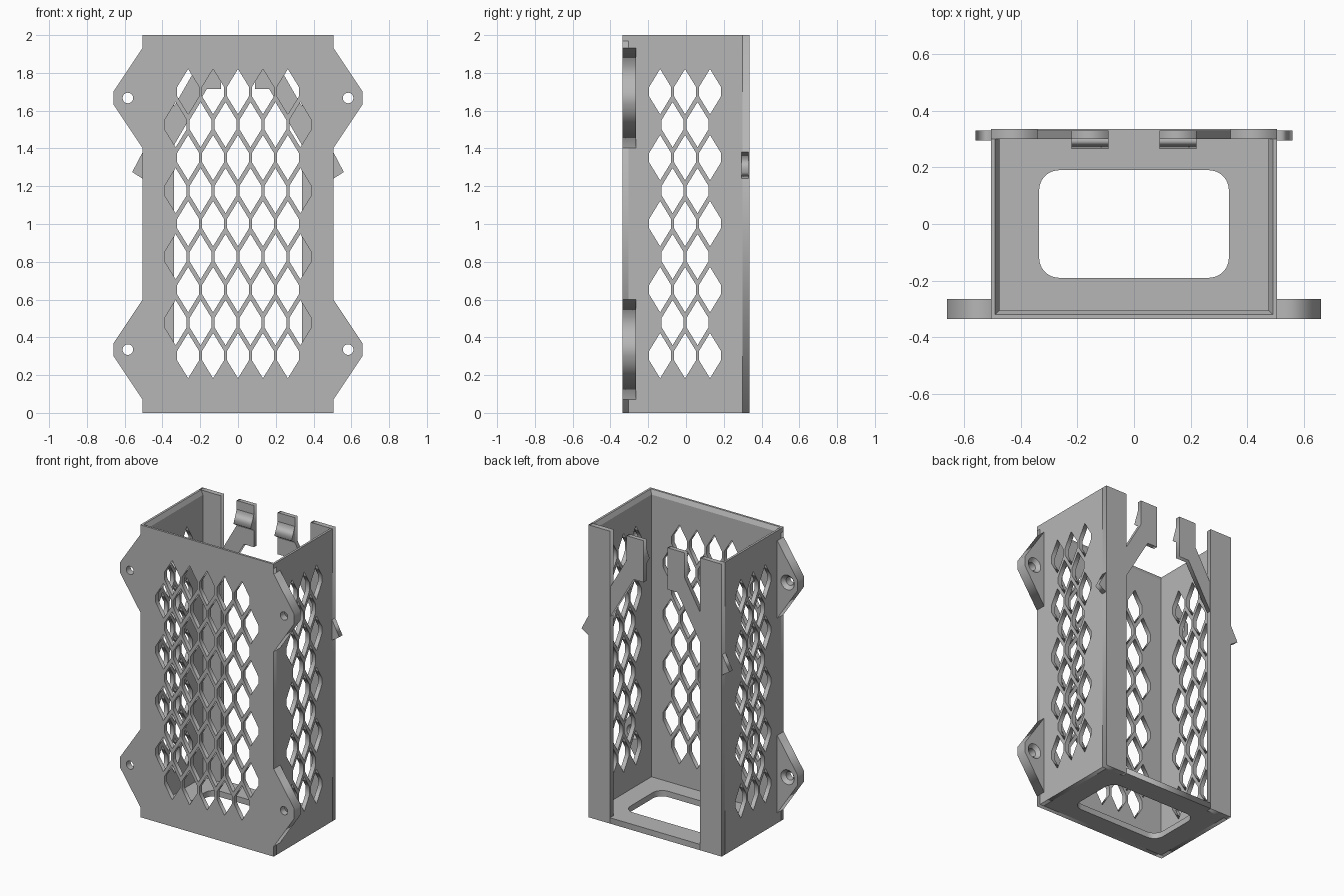
import bpy, bmesh
from math import sin, cos, tau
from mathutils import Matrix

cube = bpy.data.objects.get("Cube")
if cube:
    bpy.data.objects.remove(cube)

W, D, H = 0.505, 0.335, 2.0     # half width, half depth, height
T = 0.03                        # wall thickness
RIM = 0.03                      # height of the chamfered rim
SLOT = 0.34                     # half width of the back opening
BACK = 0.30                     # inner face of the back flanges

grey = bpy.data.materials.new("plain_grey")
grey.use_nodes = True
grey.diffuse_color = (0.47, 0.47, 0.47, 1)
grey.node_tree.nodes["Principled BSDF"].inputs["Base Color"].default_value = grey.diffuse_color


def finish(bm, name):
    """Turn a bmesh into a flat shaded grey object."""
    bmesh.ops.remove_doubles(bm, verts=bm.verts, dist=1e-5)
    bmesh.ops.recalc_face_normals(bm, faces=bm.faces)
    mesh = bpy.data.meshes.new(name)
    bm.to_mesh(mesh)
    bm.free()
    mesh.materials.clear()
    mesh.materials.append(grey)
    obj = bpy.data.objects.new(name, mesh)
    bpy.context.collection.objects.link(obj)
    return obj


def panel(name, plane, outline, lo, hi, holes=()):
    """Flat plate with cut-outs, drawn in a plane and thick from lo to hi."""
    curve = bpy.data.curves.new(name + "_outline", "CURVE")
    curve.dimensions = "2D"
    curve.fill_mode = "BOTH"
    curve.extrude = (hi - lo) / 2
    for loop in [outline, *holes]:
        spline = curve.splines.new("POLY")
        spline.points.add(len(loop) - 1)
        spline.use_cyclic_u = True
        for point, (u, v) in zip(spline.points, loop):
            point.co = (u, v, 0, 1)
    helper = bpy.data.objects.new(name + "_outline", curve)
    bpy.context.collection.objects.link(helper)
    graph = bpy.context.evaluated_depsgraph_get()
    mesh = bpy.data.meshes.new_from_object(helper.evaluated_get(graph))
    bm = bmesh.new()
    bm.from_mesh(mesh)
    bpy.data.objects.remove(helper)
    bpy.data.curves.remove(curve)
    bpy.data.meshes.remove(mesh)
    mid = (lo + hi) / 2
    for vert in bm.verts:
        u, v, w = vert.co
        vert.co = {"xz": (u, mid + w, v), "yz": (mid + w, u, v), "xy": (u, v, mid + w)}[plane]
    return finish(bm, name)


def rect(u0, u1, v0, v1):
    return [(u0, v0), (u1, v0), (u1, v1), (u0, v1)]


def circle(u, v, r, n=32):
    return [(u + r * cos(tau * i / n), v + r * sin(tau * i / n)) for i in range(n)]


def rounded_rect(a, b, r, n=6):
    points = []
    for q, (su, sv) in enumerate([(1, 1), (-1, 1), (-1, -1), (1, -1)]):
        for i in range(n + 1):
            t = tau / 4 * (q + i / n)
            points.append((su * (a - r) + r * cos(t), sv * (b - r) + r * sin(t)))
    return points


def honeycomb(centre, wide, narrow):
    """Nine staggered rows of tall hexagons; row counts alternate."""
    a, s, h = 0.058, 0.025, 0.12
    loops = []
    for row in range(9):
        count = narrow if row % 2 else wide
        z = 0.303 + 0.1747 * row
        for i in range(count):
            u = centre + 0.132 * (i - (count - 1) / 2)
            loops.append([(u, z + h), (u - a, z + s), (u - a, z - s),
                          (u, z - h), (u + a, z - s), (u + a, z + s)])
    return loops


def prism(name, profile, axis, lo, hi):
    """Extrude a small profile along x (points y, z) or along y (points x, z)."""
    return panel(name, "yz" if axis == "x" else "xz", profile, lo, hi)


# Perforated front and side walls
panel("front_wall", "xz", rect(-W, W, 0, H - RIM), -D, -D + T, honeycomb(0, 5, 6))
for side, s in (("left", 1), ("right", -1)):
    lo, hi = sorted((s * (W - T), s * W))
    panel(side + "_wall", "yz", rect(-D + T, BACK, 0, H - RIM), lo, hi, honeycomb(-0.005, 3, 2))

# Chamfered rim running around the three walls
bm = bmesh.new()
sections = []
for sx, y, dy in ((-1, BACK, 0), (-1, -D, 1), (1, -D, 1), (1, BACK, 0)):
    sections.append([bm.verts.new((sx * (W - inset), y + dy * inset, z))
                     for inset, z in ((0, H - RIM), (0, H), (T / 2, H), (T, H - RIM))])
for a, b in zip(sections, sections[1:]):
    for i in range(4):
        j = (i + 1) % 4
        bm.faces.new((a[i], a[j], b[j], b[i]))
bm.faces.new(sections[0])
bm.faces.new(sections[-1])
finish(bm, "top_rim")

# Floor with a rounded opening
i = W - T
floor = [(-i, -D + T), (i, -D + T), (i, BACK), (SLOT, BACK), (SLOT, D),
         (-SLOT, D), (-SLOT, BACK), (-i, BACK)]
panel("floor", "xy", floor, 0, 0.04, [rounded_rect(0.335, 0.19, 0.07)])


def ear(name, s, z):
    """Mounting ear with a countersunk screw hole."""
    shape = [(s * W, z + 0.265), (s * 0.66, z + 0.033), (s * 0.66, z - 0.033), (s * W, z - 0.265)]
    obj = panel(name, "xz", shape, -D, -0.265, [circle(s * 0.583, z, 0.028)])
    bm = bmesh.new()
    bmesh.ops.create_cone(bm, cap_ends=True, segments=32, radius1=0.052, radius2=0.02, depth=0.034,
                          matrix=Matrix.Translation((s * 0.583, -0.28, z)) @ Matrix.Rotation(tau / 4, 4, "X"))
    cutter = finish(bm, name + "_cutter")
    cutter.hide_render = True
    mod = obj.modifiers.new("countersink", "BOOLEAN")
    mod.operation = "DIFFERENCE"
    mod.solver = "EXACT"
    mod.object = cutter
    graph = bpy.context.evaluated_depsgraph_get()
    obj_mesh = bpy.data.meshes.new_from_object(obj.evaluated_get(graph))
    obj.modifiers.clear()
    obj.data = obj_mesh
    bpy.data.objects.remove(cutter)


for side, s in (("left", 1), ("right", -1)):
    # Back flange beside the open slot
    lo, hi = sorted((s * SLOT, s * W))
    panel(side + "_back_flange", "xz", rect(lo, hi, 0, H), BACK, D)

    # Cranked spring arm with a wedge hook
    arm = [(SLOT, 1.415), (SLOT, 1.62), (0.22, 1.83), (0.22, H), (0.09, H), (0.09, 1.715), (0.165, 1.715)]
    panel(side + "_clip_arm", "xz", [(s * x, z) for x, z in arm], BACK, 0.33)
    lo, hi = sorted((s * 0.09, s * 0.22))
    prism(side + "_clip_hook", [(BACK, 1.94), (0.265, 1.855), (BACK, 1.83)], "x", lo, hi)

    # Small latch tooth on the outside of the side wall
    tooth = [(W, 1.38), (0.56, 1.275), (W, 1.24)]
    prism(side + "_latch_tooth", [(s * x, z) for x, z in tooth], "y", 0.295, 0.33)

    for level, z in (("upper", 1.667), ("lower", 0.335)):
        ear(f"{side}_{level}_mounting_ear", s, z)
